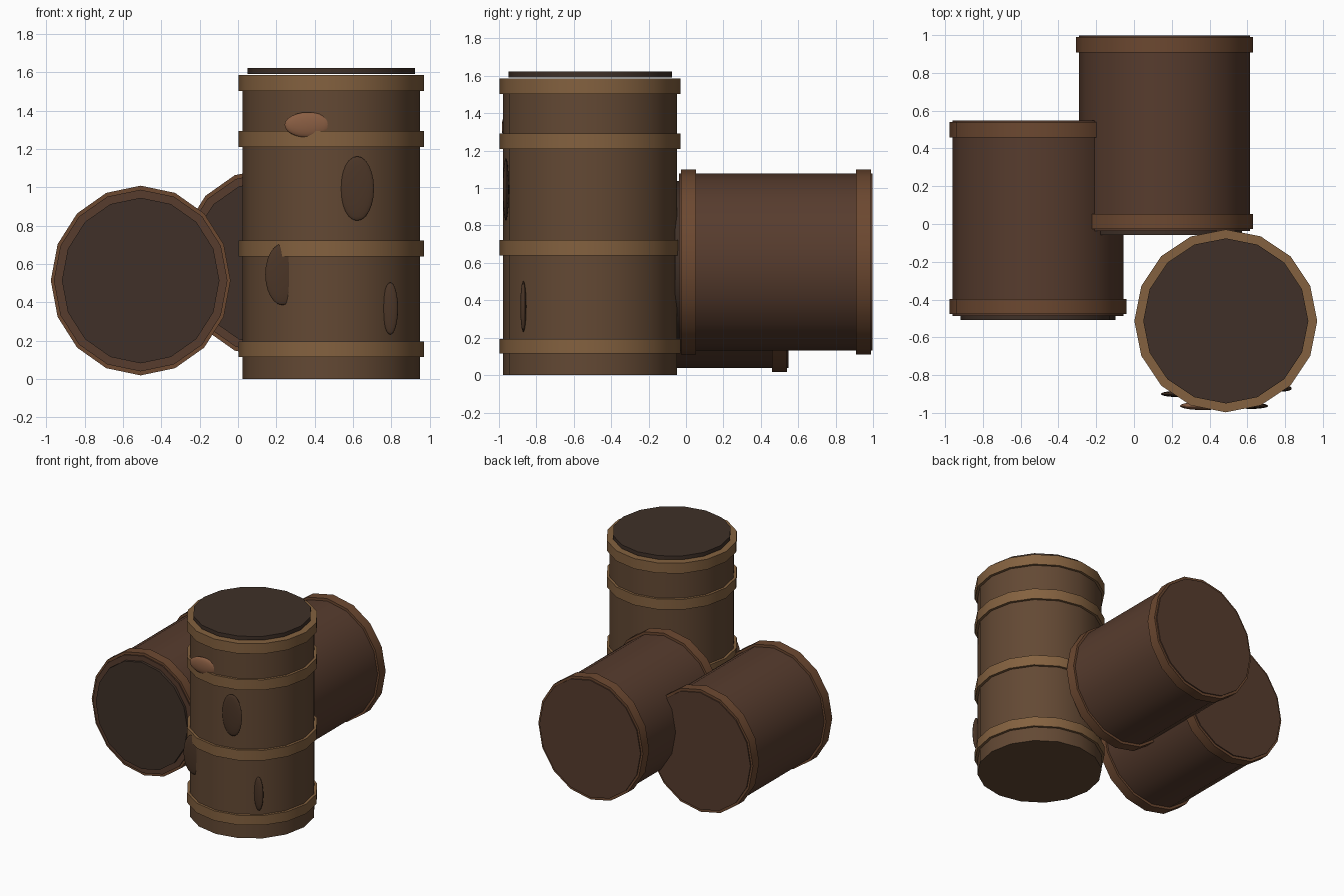
import bpy
from mathutils import Matrix

if "Cube" in bpy.data.objects:
    bpy.data.objects.remove(bpy.data.objects["Cube"])


def mat(name, rgb):
    m = bpy.data.materials.new(name)
    m.diffuse_color = (*rgb, 1)
    m.use_nodes = True
    m.node_tree.nodes["Principled BSDF"].inputs["Base Color"].default_value = m.diffuse_color
    return m


WOOD = mat("wood", (0.125, 0.066, 0.034))
DARK_WOOD = mat("dark_wood", (0.095, 0.045, 0.027))
HOOP = mat("hoop", (0.23, 0.12, 0.05))
DARK_HOOP = mat("dark_hoop", (0.15, 0.065, 0.03))
LID = mat("lid", (0.05, 0.03, 0.021))
KNOT = mat("knot", (0.07, 0.036, 0.02))
SPOUT = mat("spout", (0.25, 0.11, 0.055))


def finish(name, material):
    ob = bpy.context.object
    ob.name = name
    ob.data.materials.append(material)
    bpy.ops.object.shade_smooth_by_angle(angle=0.7)
    return ob


def drum(name, material, axis, x, c, a, b, rx, r2):
    """16-sided disc from a to b along axis; c is the other centre coordinate."""
    bpy.ops.mesh.primitive_cylinder_add(vertices=16, radius=1, depth=1)
    m = bpy.context.object.data
    m.transform(Matrix.Diagonal((rx, r2, b - a, 1)))
    if axis == 'Y':
        m.transform(Matrix.Rotation(1.5707963, 4, 'X'))
        loc = (x, (a + b) / 2, c)
    else:
        loc = (x, c, (a + b) / 2)
    bpy.context.object.location = loc
    return finish(name, material)


# standing barrel
X, Y = 0.486, -0.513
drum("standing_barrel_body", WOOD, 'Z', X, Y, 0, 1.58, 0.463, 0.465)
for a, b in ((0.115, 0.194), (0.639, 0.722), (1.209, 1.293), (1.503, 1.586)):
    drum("standing_barrel_hoop", HOOP, 'Z', X, Y, a, b, 0.484, 0.484)
drum("standing_barrel_lid", LID, 'Z', X, Y, 1.592, 1.623, 0.437, 0.437)

# two barrels lying along y, the second one further back and higher
for tag, x, y, z in (("left", -0.508, 0, 0.513), ("back", 0.162, 0.45, 0.605)):
    drum(tag + "_barrel_body", DARK_WOOD, 'Y', x, z, y - 0.487, y + 0.548, 0.453, 0.474)
    for a, b in ((-0.477, -0.397), (0.459, 0.539)):
        drum(tag + "_barrel_hoop", DARK_HOOP, 'Y', x, z, y + a, y + b, 0.469, 0.495)
    drum(tag + "_barrel_lid", LID, 'Y', x, z, y - 0.508, y - 0.486, 0.411, 0.432)

# flattened knots and one lighter lump on the front of the standing barrel
for name, m, loc, size in (
        ("lump", SPOUT, (0.365, -0.963, 1.325), (0.122, 0.022, 0.066)),
        ("upper_knot", KNOT, (0.622, -0.963, 0.993), (0.088, 0.016, 0.168)),
        ("left_knot", KNOT, (0.232, -0.9, 0.545), (0.09, 0.016, 0.16)),
        ("right_knot", KNOT, (0.795, -0.87, 0.367), (0.04, 0.016, 0.136))):
    bpy.ops.mesh.primitive_uv_sphere_add(segments=24, ring_count=12, radius=1, location=loc)
    bpy.context.object.scale = size
    bpy.ops.object.transform_apply(location=False, rotation=False, scale=True)
    finish(name, m)
